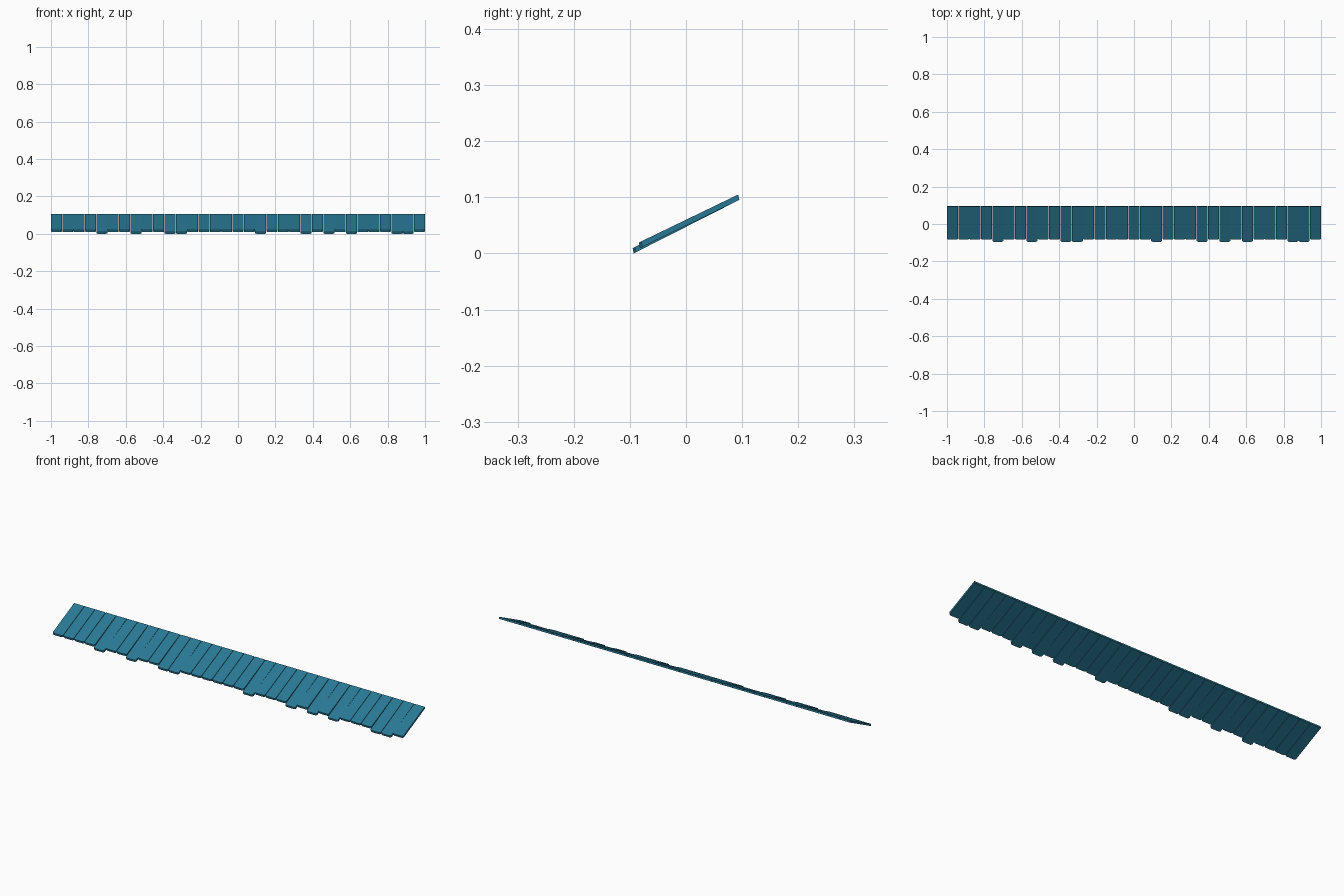
import bpy, math
from mathutils import Matrix, Vector

if "Cube" in bpy.data.objects:
    bpy.data.objects.remove(bpy.data.objects["Cube"])

# Row of sloping roof shingles, some hanging lower than the rest
COUNT, GAP = 33, 0.002
PITCH = (2 + GAP) / COUNT
W = PITCH - GAP
LOW = {4, 7, 10, 11, 18, 22, 24, 26, 30, 31}
C = 0.007  # clipped corner size

mat = bpy.data.materials.new("teal_blue")
mat.diffuse_color = (0.022, 0.19, 0.30, 1)
mat.use_nodes = True
mat.node_tree.nodes["Principled BSDF"].inputs["Base Color"].default_value = mat.diffuse_color


def shingle(name, x, low):
    # Side profile: front top, back top, back bottom, front bottom
    if low:
        f_top, f_bot = (-0.095, 0.0095), (-0.0935, 0.0)
    else:
        f_top, f_bot = (-0.084, 0.0195), (-0.082, 0.0095)
    b_top, b_bot = (0.093, 0.105), (0.095, 0.0955)

    # Outline seen from above, with clipped lower corners (x, slide towards back)
    outline = [(0, C * 0.6), (C, 0), (W - C, 0), (W, C * 0.6), (W, None), (0, None)]
    verts = []
    for f, b in ((f_top, b_top), (f_bot, b_bot)):
        slope = (b[1] - f[1]) / (b[0] - f[0])
        for ox, s in outline:
            y, z = b if s is None else (f[0] + s, f[1] + s * slope)
            verts.append((x + ox, y, z))
    n = len(outline)
    faces = [tuple(range(n)), tuple(range(2 * n - 1, n - 1, -1))]
    faces += [(i, i + n, (i + 1) % n + n, (i + 1) % n) for i in range(n)]
    me = bpy.data.meshes.new(name)
    me.from_pydata(verts, [], faces)
    me.materials.append(mat)
    ob = bpy.data.objects.new(name, me)
    bpy.context.collection.objects.link(ob)


for k in range(COUNT):
    low = k in LOW
    shingle(f"{'long' if low else 'short'}_shingle_{k:02d}", -1 + k * PITCH, low)
